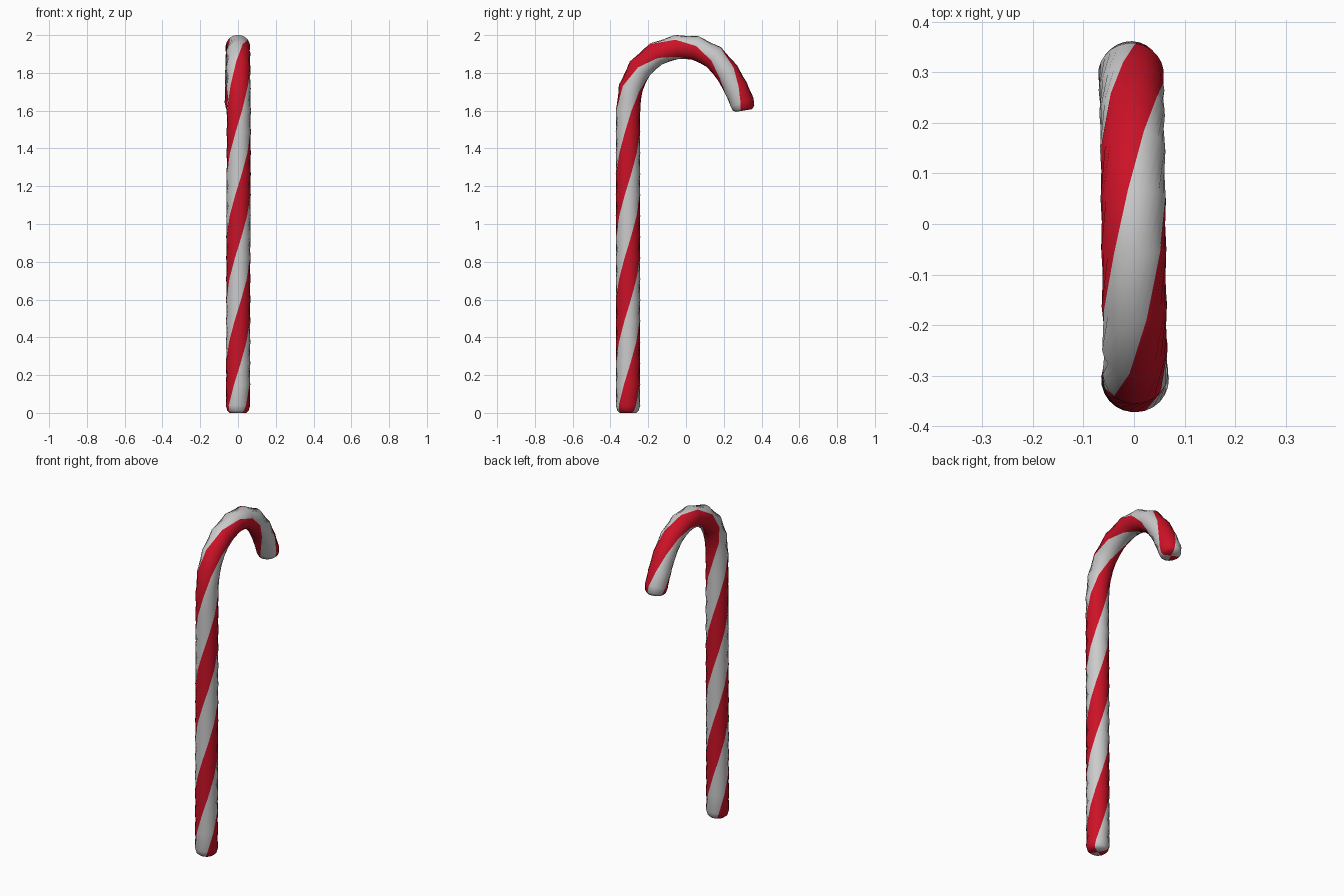
import bpy, bmesh, math
from mathutils import Vector

if "Cube" in bpy.data.objects:
    bpy.data.objects.remove(bpy.data.objects["Cube"])

SIDES, R = 24, 0.065
HALF_TURN = 0.66      # length along the cane per half twist
PHASE = 0.385         # where a red stripe faces the front

# Centreline as (x, y, z, radius): rounded foot, straight shaft, hook, rounded tip
path = [(0, -0.307, 0.0, 0.043), (0, -0.307, 0.012, 0.057)]
for i in range(14):
    t = i / 14
    path.append((0.004 * t, -0.307, 0.04 + 1.56 * t, R))
hook = [(-.307, 1.6), (-.293, 1.72), (-.245, 1.823), (-.16, 1.9), (-.05, 1.937), (.05, 1.932),
        (.147, 1.884), (.218, 1.803), (.264, 1.72), (.297, 1.645)]
for i, (y, z) in enumerate(hook):
    path.append((0.004 - 0.01 * i / 9, y, z, R))
path += [(-.006, .305, 1.613, 0.058), (-.006, .307, 1.601, 0.044)]
pts = [Vector(p[:3]) for p in path]

# Twisted rings swept along the centreline
bm = bmesh.new()
X = Vector((1, 0, 0))
rings, s = [], 0.0
for i, c in enumerate(pts):
    if i:
        s += (c - pts[i - 1]).length
    tan = pts[min(i + 1, len(pts) - 1)] - pts[max(i - 1, 0)]
    tan.x = 0
    n = tan.normalized().cross(X)
    base = math.pi * (s - PHASE) / HALF_TURN - math.radians(135)
    ring = []
    for j in range(SIDES):
        a = base + 2 * math.pi * j / SIDES
        ring.append(bm.verts.new(c + path[i][3] * (math.cos(a) * X + math.sin(a) * n)))
    rings.append(ring)


def add_face(verts, j):
    f = bm.faces.new(verts)
    f.material_index = (j * 4 // SIDES) % 2   # two red and two white stripes
    f.smooth = True


foot, tip = bm.verts.new(pts[0]), bm.verts.new(pts[-1])
for j in range(SIDES):
    k = (j + 1) % SIDES
    for a, b in zip(rings, rings[1:]):
        add_face((a[j], a[k], b[k], b[j]), j)
    add_face((foot, rings[0][k], rings[0][j]), j)
    add_face((tip, rings[-1][j], rings[-1][k]), j)

mesh = bpy.data.meshes.new("striped_cane")
bm.to_mesh(mesh)
bm.free()

# Stripe colours
for name, col in (("red", (0.6, 0.006, 0.02, 1)), ("white", (0.8, 0.8, 0.8, 1))):
    m = bpy.data.materials.new(name)
    m.diffuse_color = col
    m.use_nodes = True
    m.node_tree.nodes["Principled BSDF"].inputs["Base Color"].default_value = m.diffuse_color
    mesh.materials.append(m)

cane = bpy.data.objects.new("striped_cane", mesh)
bpy.context.collection.objects.link(cane)
